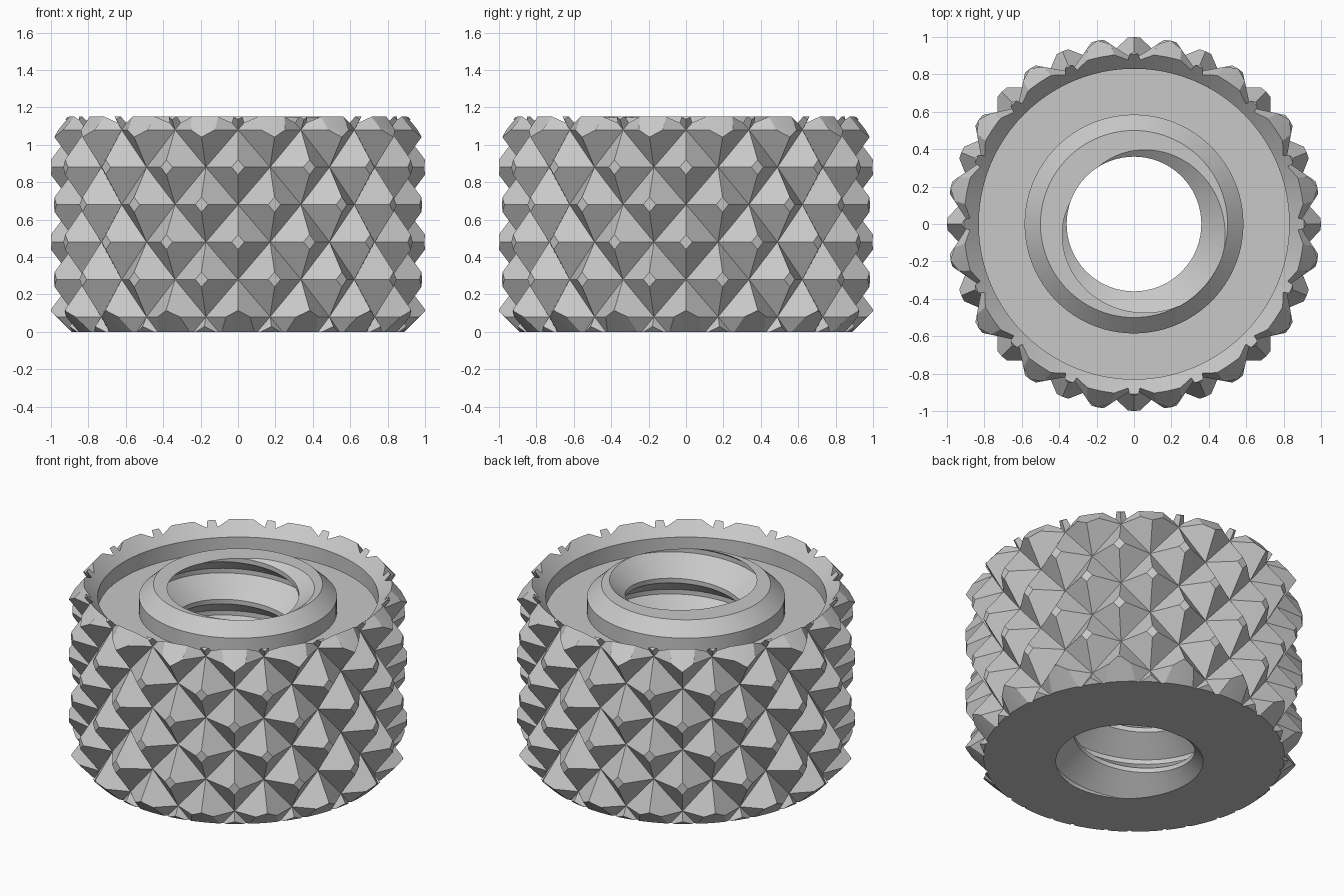
import bpy, bmesh, math
from mathutils import Vector

if "Cube" in bpy.data.objects:
    bpy.data.objects.remove(bpy.data.objects["Cube"])

HEIGHT = 1.15
COLUMNS, ROW_PITCH, FIRST_ROW = 32, 0.2, 0.08
VALLEY, TIP_CUT = 0.88, 0.2
APEX = (1 - TIP_CUT * VALLEY) / (1 - TIP_CUT)
THREAD_PITCH, MINOR, MAJOR = 0.275, 0.36, 0.503

steel = bpy.data.materials.new("grey_metal")
steel.use_nodes = True
grey = (0.58, 0.58, 0.58, 1)
steel.diffuse_color = grey
steel.node_tree.nodes["Principled BSDF"].inputs["Base Color"].default_value = grey


def polar(radius, angle, z):
    return Vector((radius * math.cos(angle), radius * math.sin(angle), z))


def trim(bm, low, high):
    """Cut a tube flat at both ends and close it."""
    for z, direction in ((low, -1), (high, 1)):
        bmesh.ops.bisect_plane(bm, geom=bm.verts[:] + bm.edges[:] + bm.faces[:],
                               plane_co=(0, 0, z), plane_no=(0, 0, direction),
                               clear_outer=True)
    bmesh.ops.holes_fill(bm, edges=[e for e in bm.edges if e.is_boundary], sides=0)


def finish(bm, name):
    bmesh.ops.recalc_face_normals(bm, faces=bm.faces[:])
    mesh = bpy.data.meshes.new(name)
    bm.to_mesh(mesh)
    bm.free()
    mesh.materials.append(steel)
    ob = bpy.data.objects.new(name, mesh)
    bpy.context.collection.objects.link(ob)
    return ob


def knurl():
    """Interlocking pyramids with clipped tips around a drum."""
    bm = bmesh.new()
    made = {}
    rows = range(-2, 8)

    def is_tip(i, j):
        return (i + j) % 2 == 0

    def place(i, j):
        radius = APEX if is_tip(i, j) else VALLEY
        return polar(radius, math.tau * i / COLUMNS, FIRST_ROW + ROW_PITCH * j)

    def vert(node, toward=None):
        node = (node[0] % COLUMNS, node[1])
        if toward:
            toward = (toward[0] % COLUMNS, toward[1])
        key = (node, toward)
        if key not in made:
            co = place(*node)
            if toward:
                co = co.lerp(place(*toward), TIP_CUT)
            made[key] = bm.verts.new(co)
        return made[key]

    for i in range(COLUMNS):
        for j in rows[:-1]:
            ring = [(i, j), (i + 1, j), (i + 1, j + 1), (i, j + 1)]
            for k, node in enumerate(ring):
                if is_tip(*node):
                    after, before = ring[(k + 1) % 4], ring[k - 1]
                    bm.faces.new([vert(node, after), vert(after),
                                  vert(before), vert(node, before)])
        for j in rows[1:-1]:
            if is_tip(i, j):
                around = [(i + 1, j), (i, j + 1), (i - 1, j), (i, j - 1)]
                bm.faces.new([vert((i, j), n) for n in around])
    trim(bm, -0.06, HEIGHT + 0.06)
    return finish(bm, "knurled_nut")


def envelope():
    """Turned outline: chamfers, sunken top ring and raised collar."""
    outline = [(0, 0), (0.89, 0), (1.06, 0.17), (1.06, 0.97), (0.91, HEIGHT),
               (0.83, 1.07), (0.83, 0.97), (0.585, 0.97), (0.585, 1.07),
               (0.5, HEIGHT), (0, HEIGHT)]
    bm = bmesh.new()
    points = [bm.verts.new((r, 0, z)) for r, z in outline]
    edges = [bm.edges.new(pair) for pair in zip(points, points[1:])]
    bmesh.ops.spin(bm, geom=points + edges, cent=(0, 0, 0), axis=(0, 0, 1),
                   angle=math.tau, steps=96)
    bmesh.ops.remove_doubles(bm, verts=bm.verts[:], dist=0.0001)
    return finish(bm, "turned_outline")


def thread():
    """Solid screw shape that hollows out the threaded hole."""
    flat = 0.015
    tooth = [(-flat, MINOR), (flat, MINOR),
             (THREAD_PITCH / 2 - flat, MAJOR), (THREAD_PITCH / 2 + flat, MAJOR)]
    turns, steps = 9, 72
    crest = 1.145 - 7 * THREAD_PITCH
    bm = bmesh.new()
    grid = []
    for s in range(steps):
        angle = math.tau * s / steps
        lift = crest + THREAD_PITCH * (s / steps - 0.375)
        grid.append([bm.verts.new(polar(r, angle, lift + THREAD_PITCH * t + z))
                     for t in range(-1, turns) for z, r in tooth])
    count, shift = len(grid[0]), len(tooth)
    for s in range(steps):
        # The last column joins the first one turn higher
        last = s == steps - 1
        right, skip = (grid[0], shift) if last else (grid[s + 1], 0)
        # One turn up on the first column equals the end of the last column
        for j in range(count - 1 - skip):
            bm.faces.new([grid[s][j], right[j + skip],
                          right[j + skip + 1], grid[s][j + 1]])
    trim(bm, -0.08, HEIGHT + 0.08)
    return finish(bm, "thread_cutter")


def combine(target, tool, operation):
    mod = target.modifiers.new(operation.lower(), 'BOOLEAN')
    mod.operation, mod.object, mod.solver = operation, tool, 'EXACT'
    bpy.context.view_layer.objects.active = target
    bpy.ops.object.modifier_apply(modifier=mod.name)
    bpy.data.objects.remove(tool)


# Shape the drum, then cut the threaded hole
nut = knurl()
combine(nut, envelope(), 'INTERSECT')
combine(nut, thread(), 'DIFFERENCE')

for ob in bpy.context.selected_objects:
    ob.select_set(False)
nut.select_set(True)
bpy.context.view_layer.objects.active = nut
bpy.ops.object.shade_smooth_by_angle(angle=math.radians(20))
